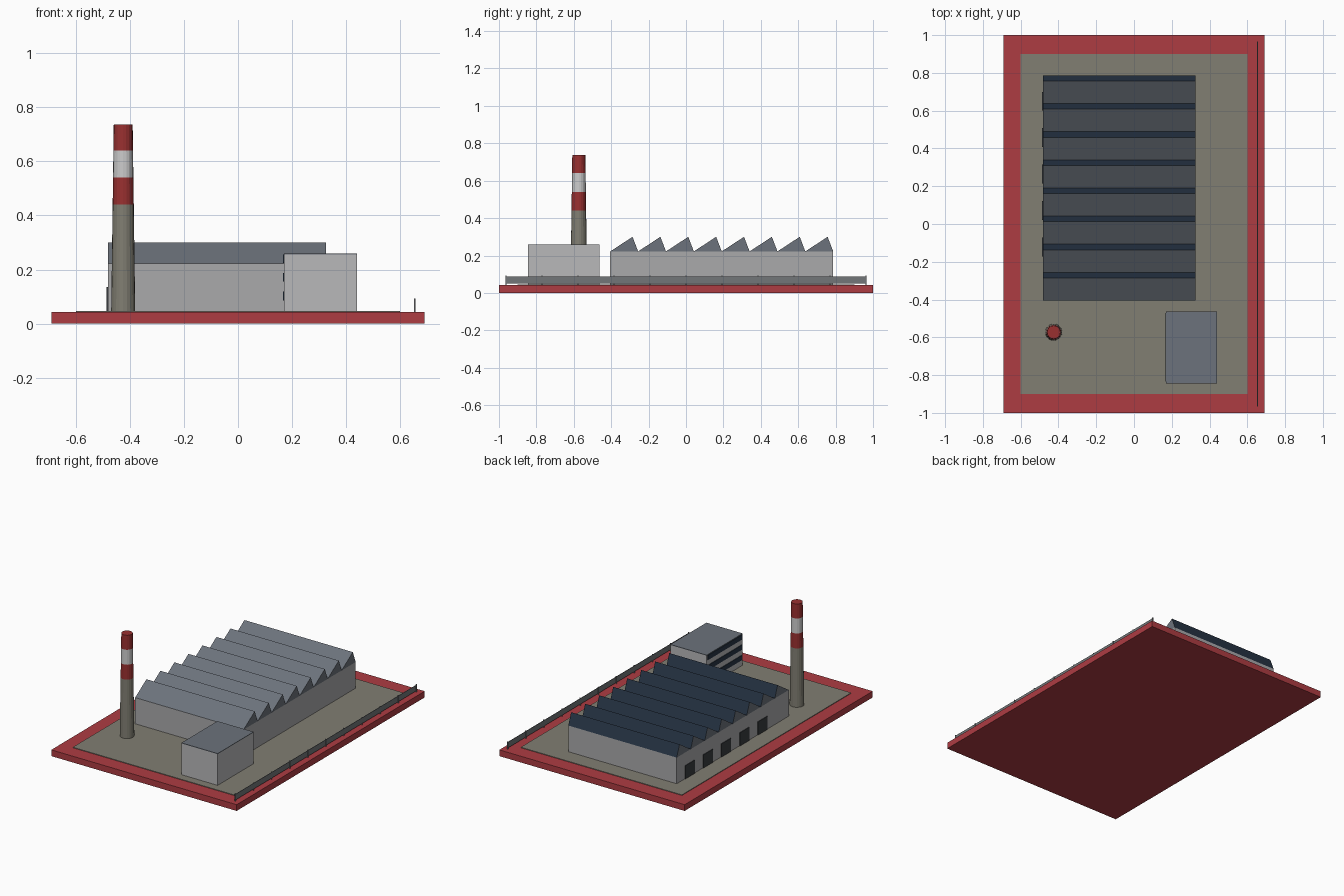
import bpy, bmesh, math

if "Cube" in bpy.data.objects:
    bpy.data.objects.remove(bpy.data.objects["Cube"])


def mat(name, r, g, b):
    m = bpy.data.materials.new(name)
    m.diffuse_color = (r, g, b, 1)
    m.use_nodes = True
    m.node_tree.nodes["Principled BSDF"].inputs["Base Color"].default_value = m.diffuse_color
    return m


RED = mat("base_red", 0.42, 0.045, 0.055)
BAND = mat("band_red", 0.32, 0.03, 0.03)
CONCRETE = mat("concrete", 0.22, 0.21, 0.17)
WALL = mat("wall", 0.40, 0.40, 0.41)
OFFICE = mat("office_wall", 0.48, 0.48, 0.49)
ROOF = mat("roof", 0.15, 0.17, 0.20)
GLASS = mat("glass", 0.02, 0.035, 0.06)
DARK = mat("door_dark", 0.04, 0.045, 0.05)
FENCE = mat("fence_grey", 0.17, 0.18, 0.19)
WHITE = mat("band_white", 0.55, 0.55, 0.55)


def finish(name, bm, *materials):
    bmesh.ops.recalc_face_normals(bm, faces=bm.faces)
    me = bpy.data.meshes.new(name)
    bm.to_mesh(me)
    bm.free()
    for m in materials:
        me.materials.append(m)
    ob = bpy.data.objects.new(name, me)
    bpy.context.collection.objects.link(ob)
    return ob


def box(name, x, y, z, m):
    """Box from (min, max) ranges."""
    bm = bmesh.new()
    bmesh.ops.create_cube(bm, size=1)
    for v in bm.verts:
        v.co = [(r[0] + r[1]) / 2 + c * (r[1] - r[0]) for c, r in zip(v.co, (x, y, z))]
    return finish(name, bm, m)


# Base and paved yard
box("base", (-0.69, 0.69), (-1, 1), (0, 0.042), RED)
box("yard", (-0.6, 0.6), (-0.9, 0.9), (0.04, 0.046), CONCRETE)

# Factory hall
X0, X1, Y0, Y1, EAVE, RIDGE = -0.482, 0.325, -0.405, 0.787, 0.222, 0.30
box("hall", (X0, X1), (Y0, Y1), (0.044, EAVE), WALL)

# Sawtooth roof: long grey slope, steep glazed back
teeth = 8
pitch = (Y1 - Y0) / teeth
for i in range(teeth):
    y = Y0 + i * pitch
    profile = [(y, EAVE), (y + pitch * 0.8, RIDGE), (y + pitch, EAVE)]
    bm = bmesh.new()
    a, b = [[bm.verts.new((x, *p)) for p in profile] for x in (X0, X1)]
    bm.faces.new(a)
    bm.faces.new(b[::-1])
    for j in range(3):
        k = (j + 1) % 3
        f = bm.faces.new((a[j], a[k], b[k], b[j]))
        f.material_index = 1 if j == 1 else 0
    finish(f"roof_tooth_{i + 1}", bm, ROOF, GLASS)

# Loading doors on the left wall
for i in range(5):
    y = 0.65 - i * 0.193
    box(f"door_{i + 1}", (X0 - 0.004, X0 + 0.004), (y - 0.05, y + 0.05), (0.045, 0.135), DARK)

# Office block with window bands
box("office", (0.17, 0.44), (-0.845, -0.462), (0.044, 0.256), OFFICE)
box("office_roof", (0.17, 0.44), (-0.845, -0.462), (0.256, 0.26), ROOF)
for i, z in enumerate((0.102, 0.172, 0.24)):
    box(f"office_windows_{i + 1}", (0.166, 0.174), (-0.835, -0.472), (z - 0.016, z + 0.016), GLASS)

# Tapered chimney with coloured bands
levels = [0.044, 0.44, 0.54, 0.64, 0.737]
names = [("shaft", CONCRETE), ("lower_band", BAND), ("middle_band", WHITE), ("top_band", BAND)]
for (name, m), z0, z1 in zip(names, levels, levels[1:]):
    r0, r1 = [0.0445 - 0.0095 * (z - levels[0]) / 0.693 for z in (z0, z1)]
    bm = bmesh.new()
    bmesh.ops.create_cone(bm, cap_ends=True, segments=20, radius1=r0, radius2=r1, depth=z1 - z0)
    bmesh.ops.translate(bm, verts=bm.verts, vec=(-0.425, -0.573, (z0 + z1) / 2))
    finish("chimney_" + name, bm, m)

# Fence along the right edge
box("fence_panel", (0.6525, 0.6555), (-0.965, 0.965), (0.05, 0.089), FENCE)
for i in range(11):
    y = -0.962 + i * 0.1924
    box(f"fence_post_{i + 1}", (0.651, 0.657), (y - 0.003, y + 0.003), (0.042, 0.093), FENCE)
